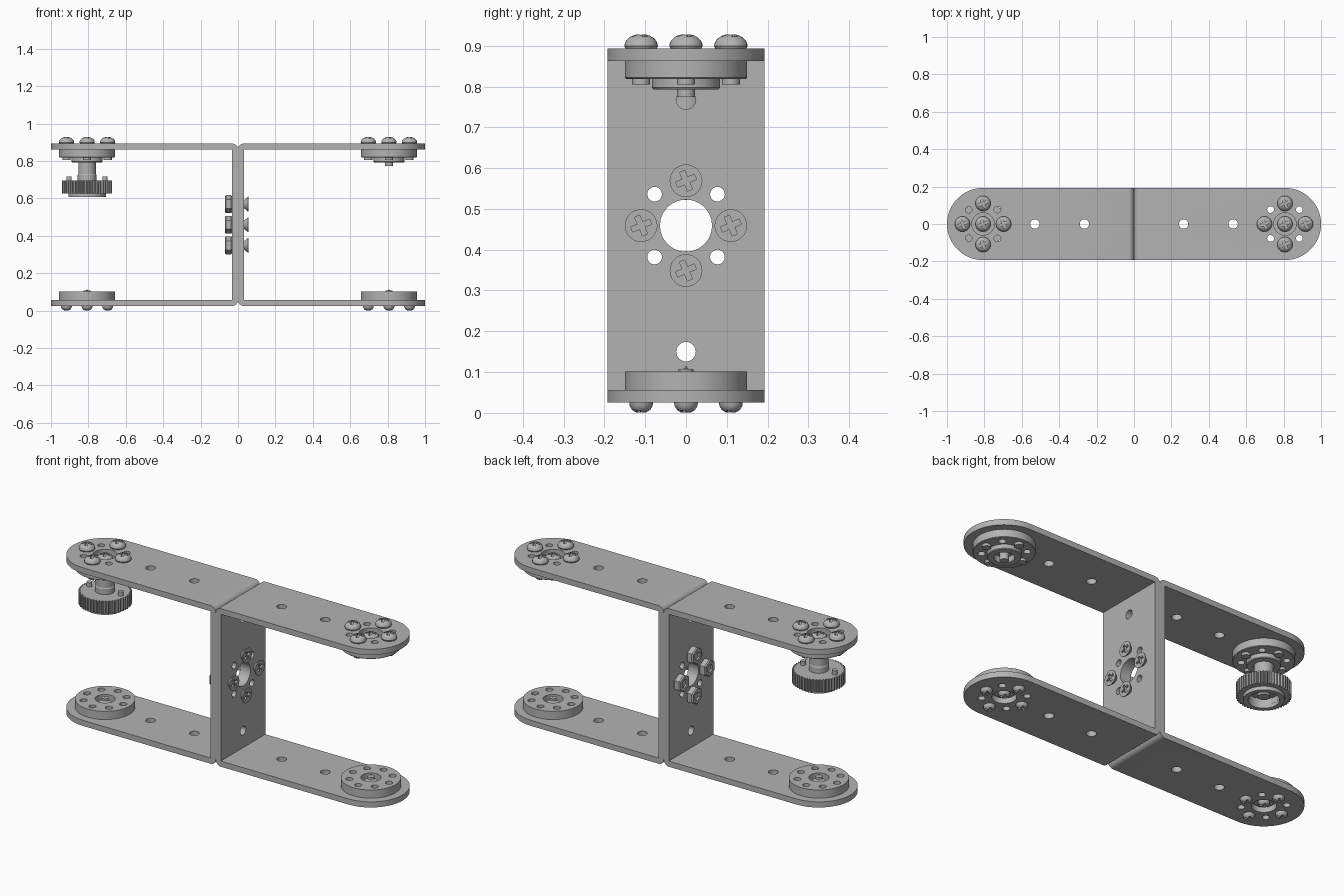
import bpy, bmesh
from math import pi, sin, cos, radians
from mathutils import Matrix, Vector

if "Cube" in bpy.data.objects:
    bpy.data.objects.remove(bpy.data.objects["Cube"], do_unlink=True)

metal = bpy.data.materials.new("brushed grey metal")
metal.use_nodes = True
GREY = (0.45, 0.45, 0.45, 1)
metal.diffuse_color = GREY
metal.node_tree.nodes["Principled BSDF"].inputs["Base Color"].default_value = GREY

HALF_W, WALL, Z_LOW, Z_HIGH = 0.193, 0.031, 0.025, 0.893
HUB_X, PITCH, DIAG, WEB_Z = 0.807, 0.11, 0.077, 0.459
CROSS = [(PITCH, 0), (-PITCH, 0), (0, PITCH), (0, -PITCH)]
DIAGONAL = [(a, b) for a in (-DIAG, DIAG) for b in (-DIAG, DIAG)]


def finish(name, bm):
    """Turn a bmesh into a linked object."""
    bmesh.ops.recalc_face_normals(bm, faces=bm.faces)
    me = bpy.data.meshes.new(name)
    bm.to_mesh(me)
    bm.free()
    me.materials.append(metal)
    ob = bpy.data.objects.new(name, me)
    bpy.context.collection.objects.link(ob)
    return ob


def prism(name, points, vector):
    """Extrude a closed outline along a vector."""
    bm = bmesh.new()
    face = bm.faces.new([bm.verts.new(p) for p in points])
    ext = bmesh.ops.extrude_face_region(bm, geom=[face])
    verts = [v for v in ext["geom"] if isinstance(v, bmesh.types.BMVert)]
    bmesh.ops.translate(bm, verts=verts, vec=vector)
    return finish(name, bm)


def lathe(name, profile, steps=40, closed=False):
    """Spin an (r, z) profile around z."""
    bm = bmesh.new()
    vs = [bm.verts.new((r, 0, z)) for r, z in profile]
    es = [bm.edges.new(p) for p in zip(vs, vs[1:])]
    if closed:
        es.append(bm.edges.new((vs[-1], vs[0])))
    bmesh.ops.spin(bm, geom=vs + es, axis=(0, 0, 1), cent=(0, 0, 0),
                   angle=2 * pi, steps=steps)
    bmesh.ops.remove_doubles(bm, verts=bm.verts, dist=1e-5)
    return finish(name, bm)


def drills(holes, depth, axis="Z"):
    """Cutter made of cylinders: holes are (centre, radius)."""
    bm = bmesh.new()
    turn = Matrix.Rotation(pi / 2, 4, "Y") if axis == "X" else Matrix()
    for centre, r in holes:
        bmesh.ops.create_cone(bm, cap_ends=True, segments=24, radius1=r, radius2=r,
                              depth=depth, matrix=Matrix.Translation(centre) @ turn)
    return finish("cutter", bm)


def cut(ob, cutter, operation="DIFFERENCE"):
    """Apply a boolean and discard the cutter."""
    mod = ob.modifiers.new("cut", "BOOLEAN")
    mod.object, mod.operation, mod.solver = cutter, operation, "EXACT"
    bpy.context.view_layer.update()
    dg = bpy.context.evaluated_depsgraph_get()
    me = bpy.data.meshes.new_from_object(ob.evaluated_get(dg))
    ob.modifiers.clear()
    ob.data = me
    bpy.data.objects.remove(cutter, do_unlink=True)


def place(name, source, loc, rot=(0, 0, 0)):
    """Linked copy of a fastener."""
    ob = bpy.data.objects.new(name, source.data)
    ob.location, ob.rotation_euler = loc, rot
    bpy.context.collection.objects.link(ob)


def cross_slot(ob, size, low, high):
    """Cut a cross recess into a screw head."""
    for angle in (0.4, 0.4 + pi / 2):
        bm = bmesh.new()
        bmesh.ops.create_cube(bm, size=1, matrix=Matrix.Translation((0, 0, (low + high) / 2))
                              @ Matrix.Rotation(angle, 4, "Z")
                              @ Matrix.Diagonal((size, size * 0.27, high - low, 1)))
        cut(ob, finish("cutter", bm))


# Brackets: C-section clipped to rounded ends, then drilled
def bracket(side, name):
    corner = [(WALL * (1 - cos(t)), WALL * (1 - sin(t)))
              for t in [radians(a) for a in range(0, 91, 15)]]
    outer = [(x, Z_HIGH - z) for x, z in corner[::-1]] + [(x, Z_LOW + z) for x, z in corner]
    section = outer + [(1.1, Z_LOW), (1.1, Z_LOW + WALL), (WALL, Z_LOW + WALL),
                       (WALL, Z_HIGH - WALL), (1.1, Z_HIGH - WALL), (1.1, Z_HIGH)]
    body = prism(name, [(side * x, -HALF_W, z) for x, z in section], (0, 2 * HALF_W, 0))
    arc = [(HUB_X + HALF_W * cos(t), HALF_W * sin(t))
           for t in [radians(a) for a in range(-90, 91, 6)]]
    outline = [(-0.1, HALF_W), (-0.1, -HALF_W)] + arc
    # the clipping prism is slightly wider than the walls at the sides
    clip = prism("cutter", [(side * x, y * 1.0002, -0.1) for x, y in outline], (0, 0, 1.2))
    cut(body, clip, "INTERSECT")
    holes = [((side * x, 0, 0.46), 0.025) for x in (0.265, 0.53)]
    holes += [((side * (HUB_X + a), b, 0.46), 0.018) for a, b in DIAGONAL]
    holes += [((side * HUB_X, 0, 0.46), 0.06)]
    cut(body, drills(holes, 2))
    web = [((0, 0, WEB_Z), 0.064)]
    web += [((0, 0, z), 0.024) for z in (0.15, 0.768)]
    web += [((0, a, WEB_Z + b), 0.018) for a, b in DIAGONAL]
    cut(body, drills(web, 0.2, "X"))


bracket(1, "left_bracket")
bracket(-1, "right_bracket")

# Fastener masters
dome = [(0.041 * cos(t), 0.006 + 0.03 * sin(t)) for t in [radians(a) for a in range(90, -1, -15)]]
dome_screw = lathe("top_screw", [(0, 0.036)] + dome[1:] +
                   [(0.038, 0), (0.022, 0), (0.022, -0.088), (0, -0.088)], 28)
cross_slot(dome_screw, 0.05, 0.022, 0.06)
foot_screw = lathe("foot_screw", [(0, 0.025), (0.012, 0.024), (0.022, 0.018), (0.028, 0.008),
                                  (0.029, 0), (0.018, 0), (0.018, -0.06), (0, -0.06)], 24)
cross_slot(foot_screw, 0.04, 0.014, 0.05)
web_screw = lathe("web_screw", [(0, 0.026), (0.04, 0.026), (0.04, 0.022), (0.02, 0),
                                (0.02, -0.06), (0, -0.06)], 28)
cross_slot(web_screw, 0.05, 0.016, 0.05)
nut = lathe("web_nut", [(0, 0), (0.042, 0), (0.048, 0.006), (0.048, 0.033), (0.042, 0.039),
                        (0.023, 0.039), (0.022, 0.03), (0, 0.03)], 6)

# Hubs at the four arm ends
for side, word in ((1, "left"), (-1, "right")):
    x = side * HUB_X
    horn = lathe(word + "_servo_horn", [(0, 0.862), (0.15, 0.862), (0.15, 0.822), (0.147, 0.819),
                                        (0.083, 0.819), (0.083, 0.797), (0.08, 0.793),
                                        (0.05, 0.793), (0.05, 0.825), (0, 0.825)], 56)
    cut(horn, drills([((a, b, 0.84), 0.018) for a, b in DIAGONAL], 0.2))
    horn.location.x = x
    idler = lathe(word + "_idler_disc", [(0.05, 0.056), (0.15, 0.056), (0.15, 0.101),
                                         (0.05, 0.101)], 56, True)
    cut(idler, drills([((a, b, 0.08), 0.018) for a, b in DIAGONAL + CROSS], 0.2))
    idler.location.x = x
    lathe(word + "_idler_cone", [(0, 0.115), (0.05, 0.06), (0.05, 0.048), (0, 0.048)]).location.x = x
    place(word + "_idler_screw", foot_screw, (x, 0, 0.048), (pi, 0, 0))
    place(word + "_center_screw", dome_screw, (x, 0, 0.862))
    for a, b in CROSS:
        place(word + "_top_screw", dome_screw, (x + a, b, Z_HIGH))
        place(word + "_foot_screw", foot_screw, (x + a, b, Z_LOW), (pi, 0, 0))

# Web screws and nuts
for a, b in CROSS:
    place("web_screw", web_screw, (WALL, a, WEB_Z + b), (0, pi / 2, 0))
    place("web_nut", nut, (-WALL, a, WEB_Z + b), (0, -pi / 2, 0))
for master in (dome_screw, foot_screw, web_screw, nut):
    bpy.data.objects.remove(master, do_unlink=True)

# Knurled knob hanging under the right horn
TEETH = 48
rim = []
for i in range(TEETH):
    for frac, r in ((0, 0.122), (0.25, 0.133), (0.6, 0.133), (0.85, 0.122)):
        t = 2 * pi * (i + frac) / TEETH
        rim.append((r * cos(t), r * sin(t), 0.627))
knob = prism("knurled_knob", rim, (0, 0, 0.068))
cut(knob, drills([((0, 0, 0.627), 0.075)], 0.06))
ring = lathe("knob_ring", [(0.075, 0.607), (0.1, 0.607), (0.1, 0.63), (0.075, 0.63)], 48, True)
shaft = lathe("knob_shaft", [(0, 0.83), (0.047, 0.83), (0.047, 0.73), (0.05, 0.725),
                             (0.05, 0.64), (0.03, 0.64), (0.03, 0.625), (0, 0.625)])
for ob in (knob, ring, shaft):
    ob.location.x = -HUB_X
for s in (-1, 1):
    pin = lathe("knob_pin", [(0, 0.717), (0.014, 0.717), (0.014, 0.68), (0, 0.68)], 16)
    pin.location.x = -HUB_X + s * 0.096

# Smooth curved faces, keep edges sharp
for me in {ob.data for ob in bpy.context.collection.objects if ob.type == "MESH"}:
    me.shade_smooth()
    me.set_sharp_from_angle(angle=radians(30))
